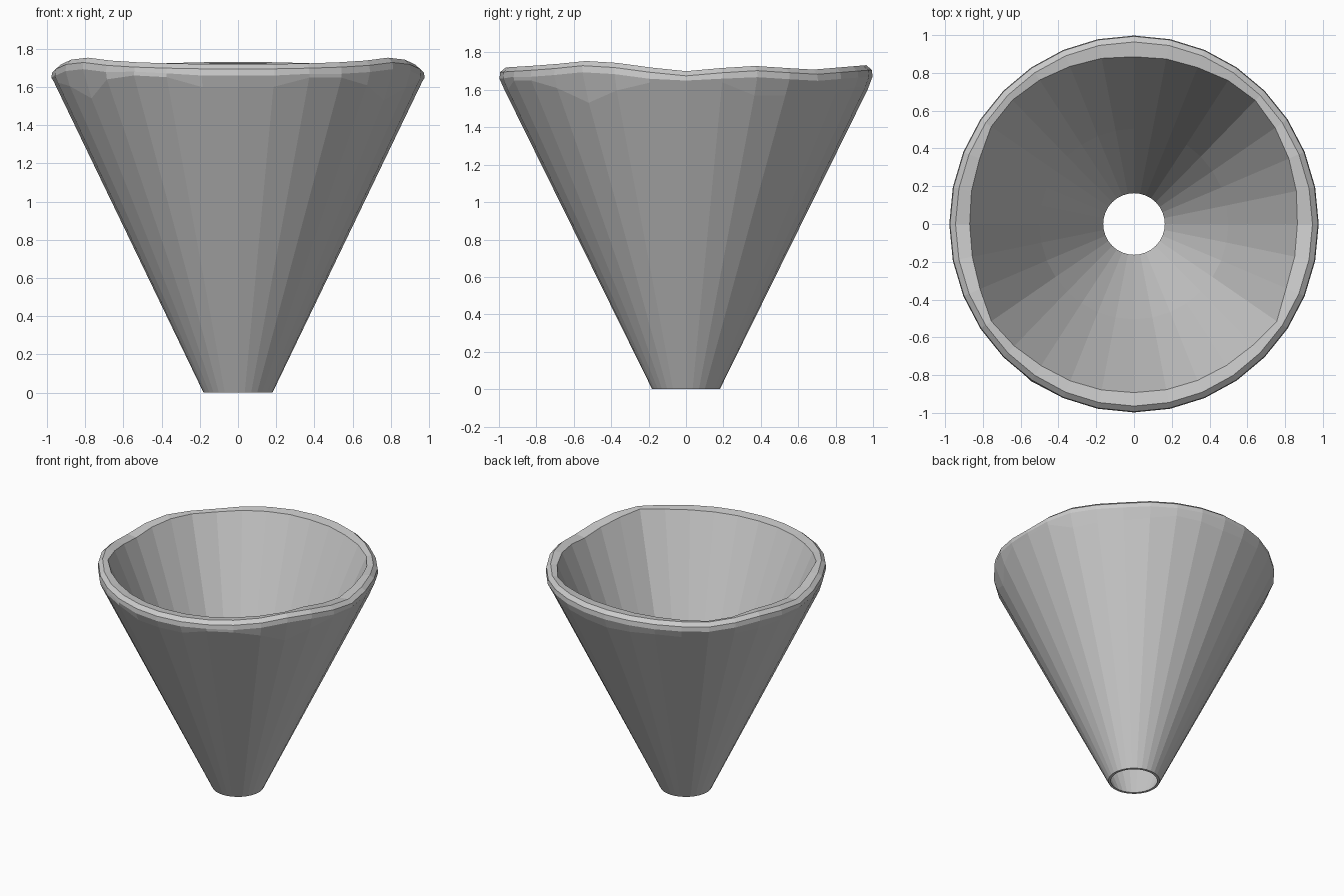
import bpy, bmesh, math

if "Cube" in bpy.data.objects:
    bpy.data.objects.remove(bpy.data.objects["Cube"])

N = 32

def lookup(table, deg):
    """Linear interpolation around the circle; table is (degrees, value) sorted from 0."""
    deg %= 360
    pts = table + [(table[0][0] + 360, table[0][1])]
    for (a, u), (b, v) in zip(pts, pts[1:]):
        if a <= deg <= b:
            return u + (v - u) * (deg - a) / (b - a)
    return table[0][1]

# lower edge of the chipped band around the rim (0 degrees = +x)
CHIP = [(0, 1.63), (10, 1.65), (20, 1.57), (50, 1.57), (70, 1.62), (90, 1.60),
        (112, 1.62), (135, 1.59), (160, 1.60), (180, 1.63), (200, 1.62),
        (214, 1.54), (226, 1.65), (244, 1.67), (258, 1.60), (281, 1.60),
        (292, 1.65), (304, 1.65), (315, 1.61), (326, 1.53), (338, 1.60), (349, 1.64)]
# inner lip radius
LIP = [(0, .865), (20, .885), (35, .90), (48, .91), (66, .88), (90, .868),
       (112, .885), (133, .91), (146, .91), (157, .885), (180, .87), (200, .875),
       (212, .91), (235, .885), (270, .875), (300, .88), (315, .89), (326, .91), (338, .87)]
# crest height, varying from front to back
CREST = [(-1, 1.72), (-.75, 1.735), (-.5, 1.76), (-.2, 1.72), (0, 1.70),
         (.35, 1.73), (.7, 1.708), (1, 1.732)]

def crest(y):
    for (a, u), (b, v) in zip(CREST, CREST[1:]):
        if y <= b:
            return u + (v - u) * (y - a) / (b - a)
    return CREST[-1][1]

def outer_r(z):
    return 0.181 + 0.797 * z / 1.655

bm = bmesh.new()
rows = []
for i in range(N):
    deg = i * 360 / N
    c, s = math.cos(math.radians(deg)), math.sin(math.radians(deg))
    h, chip = crest(s), lookup(CHIP, deg)
    lip = lookup(LIP, deg)
    # cross-section: outside wall, chipped band, rim, inside wall
    profile = [(0.181, 0), (outer_r(chip), chip), (0.978, max(chip + .02, h - .06)),
               (0.974, h - .025), (0.945, h), (lip, h - .008),
               (0.5, 0.77), (0.163, 0)]
    row = []
    for r, z in profile:
        stretch = 1 + 0.02 * min(1, z / 1.6)
        row.append(bm.verts.new((r * c, r * s * stretch, z)))
    rows.append(row)

for i in range(N):
    a, b = rows[i], rows[(i + 1) % N]
    for k in range(len(a)):
        m = (k + 1) % len(a)
        bm.faces.new((a[k], b[k], b[m], a[m]))
bmesh.ops.recalc_face_normals(bm, faces=bm.faces)

mesh = bpy.data.meshes.new("chipped_funnel")
bm.to_mesh(mesh)
bm.free()
funnel = bpy.data.objects.new("chipped_funnel", mesh)
bpy.context.collection.objects.link(funnel)
